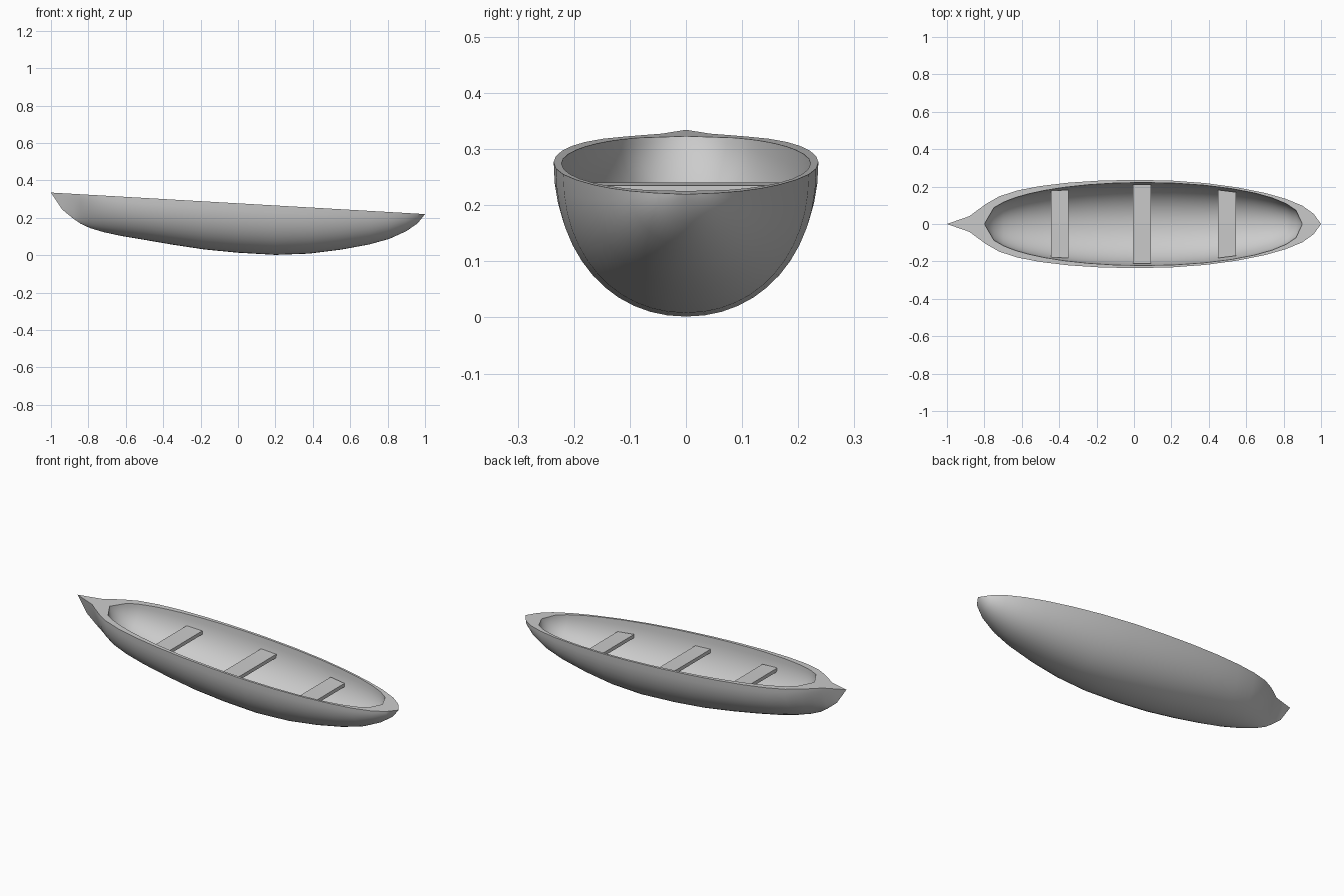
import bpy, bmesh, math

if "Cube" in bpy.data.objects:
    bpy.data.objects.remove(bpy.data.objects["Cube"])

SEG = 24  # segments across each hull section


def sheer(x):
    # height of the sloping gunwale line
    return 0.277 - 0.0575 * x


def section(x, w, d, n):
    # half super-ellipse from one gunwale, under the keel, to the other
    pts = []
    for i in range(SEG + 1):
        a = math.pi * i / SEG
        c, s = math.cos(a), max(0.0, math.sin(a))
        y = math.copysign(abs(c) ** (2 / n), c) * w
        pts.append((x, y, sheer(x) - d * s ** (2 / n)))
    return pts


def finish(name, bm, angle):
    bmesh.ops.remove_doubles(bm, verts=bm.verts, dist=0.0003)
    bmesh.ops.recalc_face_normals(bm, faces=bm.faces)
    me = bpy.data.meshes.new(name)
    bm.to_mesh(me)
    bm.free()
    ob = bpy.data.objects.new(name, me)
    bpy.context.collection.objects.link(ob)
    bpy.ops.object.select_all(action='DESELECT')
    ob.select_set(True)
    bpy.context.view_layer.objects.active = ob
    bpy.ops.object.shade_smooth_by_angle(angle=math.radians(angle))
    return ob


# Hull stations: x, half width, depth below gunwale, section fullness
stations = [
    (-1.0, 0.0, 0.0, 1), (-0.94, 0.021, 0.087, 1.0), (-0.88, 0.042, 0.133, 1.1),
    (-0.84, 0.072, 0.158, 1.35), (-0.79, 0.108, 0.178, 1.6), (-0.72, 0.148, 0.195, 1.85),
    (-0.62, 0.180, 0.211, 2.0), (-0.5, 0.203, 0.224, 2.1), (-0.35, 0.221, 0.241, 2.1),
    (-0.18, 0.232, 0.257, 2.1), (0.0, 0.236, 0.264, 2.1), (0.2, 0.232, 0.264, 2.1),
    (0.38, 0.219, 0.247, 2.1), (0.55, 0.196, 0.216, 2.1), (0.7, 0.166, 0.180, 2.1),
    (0.81, 0.135, 0.143, 2.1), (0.9, 0.098, 0.097, 2.0), (0.96, 0.055, 0.052, 2.0),
    (1.0, 0.0, 0.0, 2),
]

bm = bmesh.new()
outer, inner = [], []
for x, w, d, n in stations:
    outer.append([bm.verts.new(p) for p in section(x, w, d, n)])
    s = math.sqrt(max(0.0, 1 - x * x)) ** 0.87
    inner.append([bm.verts.new(p) for p in section(0.05 + 0.85 * x, 0.222 * s, 0.24 * s, 2.1)])

# Outer skin, inner skin and the rim joining them
for k in range(len(stations) - 1):
    for rings in (outer, inner):
        a, b = rings[k], rings[k + 1]
        for i in range(SEG):
            bm.faces.new((a[i], a[i + 1], b[i + 1], b[i]))
    for i in (0, SEG):
        bm.faces.new((outer[k][i], outer[k + 1][i], inner[k + 1][i], inner[k][i]))
bmesh.ops.dissolve_degenerate(bm, dist=0.0003, edges=bm.edges)
finish("hull", bm, 45)


def seat(name, x0, x1, y0, y1, drop=0.062, thick=0.02):
    # plank tilted with the gunwale, ends trimmed to the hull sides
    b = bmesh.new()
    bmesh.ops.create_cube(b, size=1)
    for v in b.verts:
        x, y = (x0, y0) if v.co.x < 0 else (x1, y1)
        z = sheer(x) - drop - (thick if v.co.z < 0 else 0)
        v.co = (x, math.copysign(y, v.co.y), z)
    finish(name, b, 30)


# Three bench seats
seat("bow_seat", -0.445, -0.35, 0.178, 0.182)
seat("middle_seat", -0.005, 0.09, 0.212, 0.212)
seat("stern_seat", 0.45, 0.545, 0.182, 0.170)
